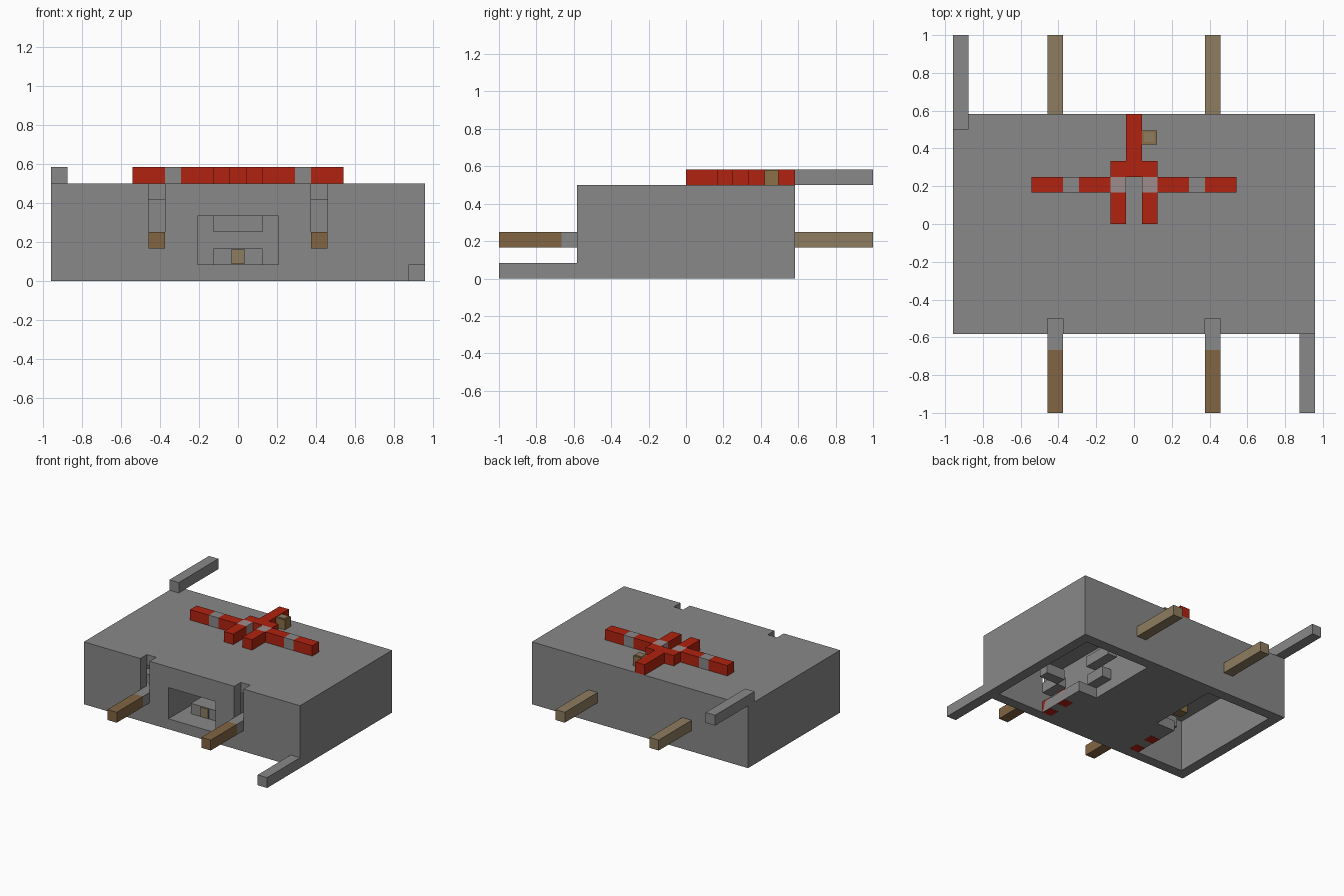
import bpy
import bmesh

if "Cube" in bpy.data.objects:
    bpy.data.objects.remove(bpy.data.objects["Cube"], do_unlink=True)

U = 1 / 12  # one block


def material(name, *rgb):
    lin = [((c / 255 + 0.055) / 1.055) ** 2.4 for c in rgb] + [1]
    m = bpy.data.materials.new(name)
    m.use_nodes = True
    m.diffuse_color = lin
    m.node_tree.nodes["Principled BSDF"].inputs["Base Color"].default_value = lin
    return m


grey = material("stone grey", 136, 136, 136)
pale = material("pale rose grey", 158, 140, 140)
red = material("signal red", 176, 34, 16)
brown = material("dark wood", 130, 101, 67)
tan = material("light wood", 142, 124, 96)
chest_brown = material("chest wood", 138, 112, 72)


def blocks(name, mat, boxes, mirror=False):
    """Boxes as (x0, x1, y0, y1, z0, z1) in block units, optionally mirrored in x."""
    boxes = list(boxes)
    if mirror:
        boxes += [(-b[1], -b[0], *b[2:]) for b in boxes]
    bm = bmesh.new()
    for x0, x1, y0, y1, z0, z1 in boxes:
        cube = bmesh.ops.create_cube(bm, size=1)["verts"]
        for v in cube:
            v.co.x = U * (x1 if v.co.x > 0 else x0)
            v.co.y = U * (y1 if v.co.y > 0 else y0)
            v.co.z = U * (z1 if v.co.z > 0 else z0)
    mesh = bpy.data.meshes.new(name)
    bm.to_mesh(mesh)
    bm.free()
    mesh.materials.append(mat)
    obj = bpy.data.objects.new(name, mesh)
    bpy.context.collection.objects.link(obj)
    return obj


# Hull, hollowed out and cut open
hull = blocks("hull", grey, [(-11.5, 11.5, -7, 7, 0, 6)])
cuts = [
    (3.5, 6, -6, 6, 1, 5),       # chamber above the floor
    (5.5, 10.5, -6, 6, -1, 5),   # open bottom beside the floor
    (3.5, 6, -1, 6, -1, 2),      # open bottom behind the floor
    (4.5, 5.5, -8, -6, 2, 7),    # gun slot
]
cutters = [blocks("side_cutter", grey, [c], True) for c in cuts]
cutters.append(blocks("window_cutter", grey, [(-2.5, 2.5, -8, -2, 1, 4)]))
for cutter in cutters:
    cutter.hide_render = True
    mod = hull.modifiers.new("cut", "BOOLEAN")
    mod.operation = "DIFFERENCE"
    mod.solver = "EXACT"
    mod.object = cutter
bpy.context.view_layer.update()
cut_mesh = bpy.data.meshes.new_from_object(
    hull.evaluated_get(bpy.context.evaluated_depsgraph_get()))
hull.modifiers.clear()
hull.data = cut_mesh
for cutter in cutters:
    bpy.data.objects.remove(cutter, do_unlink=True)

# Room behind the front window
blocks("room_ledges", grey, [(-1.5, 1.5, -5, -2, z, z + 1) for z in (1, 3)])
blocks("room_chest", tan, [(-0.4, 0.4, -5.1, -5, 1.05, 1.95)])

# Guns and rear beams
blocks("gun_breeches", grey, [(4.5, 5.5, -8, -4, 2, 3)], True)
blocks("gun_barrels", brown, [(4.5, 5.5, -12, -8, 2, 3)], True)
blocks("rear_beams", tan, [(4.5, 5.5, 6, 12, 2, 3)], True)
blocks("floor_signals", red, [(4.5, 5.5, y, y + 1, -0.01, 1.1) for y in (-6, -4)], True)
blocks("chamber_blocks", grey, [(3.5, 4.5, -1, 1, 1, 2), (4.5, 5.5, 0, 3, 2, 3),
                                (5.5, 6.5, 2, 4, 3, 4), (5.5, 7.5, -4, -3, 2, 3)], True)
blocks("chamber_chest", chest_brown, [(-4.5, -3.5, 1, 2, 0.1, 1)])

# Corner beams
blocks("rear_corner_beam", grey, [(-11.5, -10.5, 6, 12, 6, 7)])
blocks("front_corner_beam", grey, [(10.5, 11.5, -12, -7, 0, 1)])

# Signal cross on the deck
blocks("cross_spine", red, [(-0.5, 0.5, 4, 7, 6, 7), (-1.5, 1.5, 3, 4, 6, 7)])
blocks("cross_arms", red, [(1.5, 3.5, 2, 3, 6, 7), (4.5, 6.5, 2, 3, 6, 7),
                           (0.5, 1.5, 0, 2, 6, 7)], True)
blocks("cross_arm_joints", grey, [(3.5, 4.5, 2, 3, 6, 7)], True)
blocks("cross_inner_joints", pale, [(0.5, 1.5, 2, 3, 6, 7)], True)

# Deck chest with inset lid
blocks("deck_chest", chest_brown, [(0.5, 1.45, 5.05, 5.95, 6, 6.95)])
blocks("deck_chest_lid", tan, [(0.65, 1.3, 5.2, 5.8, 6.9, 7)])
